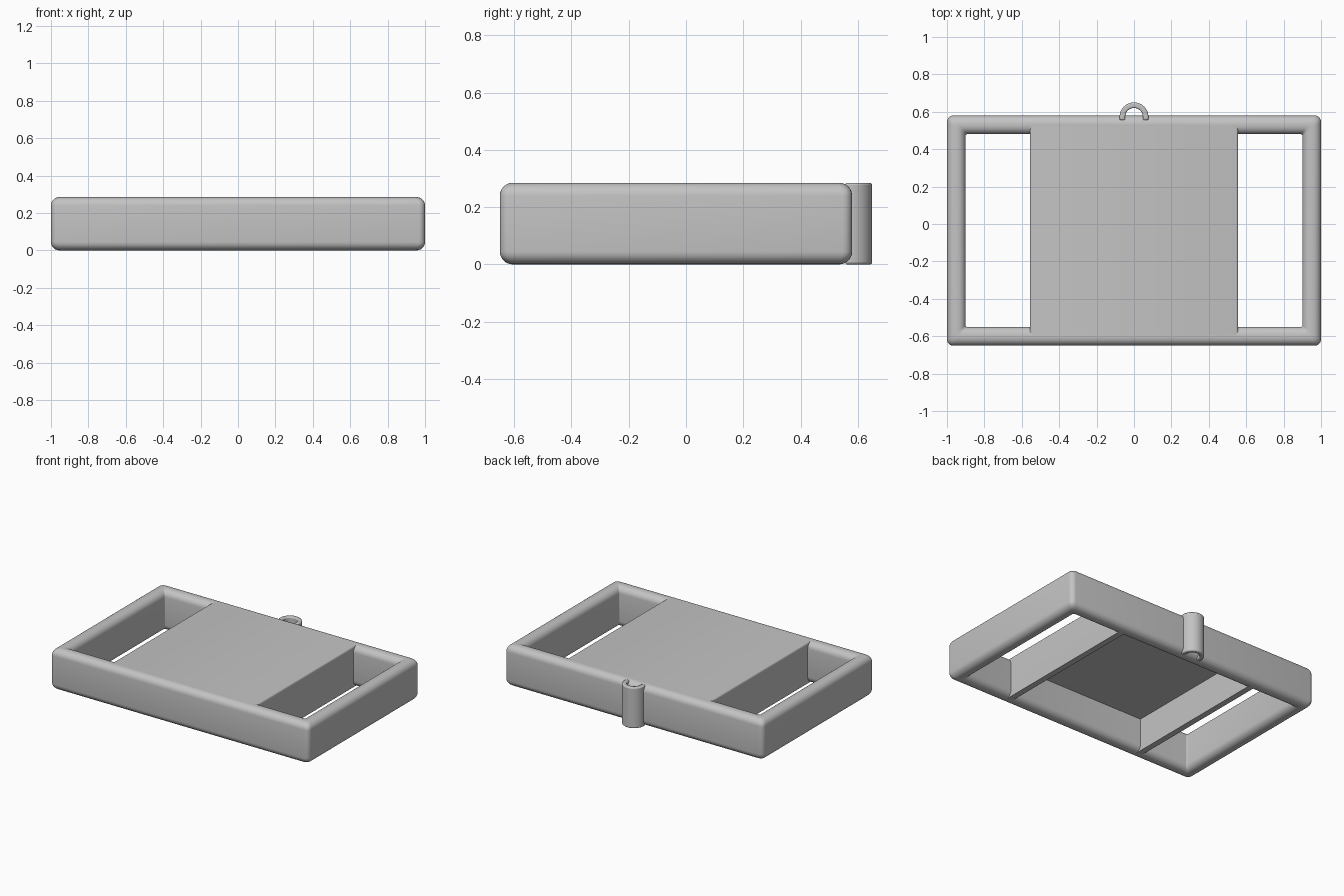
import bpy, bmesh
from math import sin, cos, pi, radians
from mathutils import Vector

cube = bpy.data.objects.get("Cube")
if cube:
    bpy.data.objects.remove(cube, do_unlink=True)

GREY = (0.55, 0.55, 0.55, 1)
mat = bpy.data.materials.new("plain grey")
mat.use_nodes = True
mat.diffuse_color = GREY
mat.node_tree.nodes["Principled BSDF"].inputs["Base Color"].default_value = GREY

HEIGHT = 0.285
FRONT, BACK = -0.65, 0.58   # outer limits of the frame
WALL = 0.1                  # frame wall thickness
FILLET = 0.045
PANEL_X = 0.557             # half width of the middle panel


def arc(cx, cy, r, start, end, steps):
    angles = [start + (end - start) * i / steps for i in range(steps + 1)]
    return [(cx + r * cos(a), cy + r * sin(a)) for a in angles]


def rounded_rect(cx, cy, hx, hy, r, steps):
    points = []
    for k, (sx, sy) in enumerate([(1, 1), (-1, 1), (-1, -1), (1, -1)]):
        points += arc(cx + sx * (hx - r), cy + sy * (hy - r), r,
                      k * pi / 2, (k + 1) * pi / 2, steps)
    return points


def finish(name, bm):
    bmesh.ops.recalc_face_normals(bm, faces=bm.faces)
    mesh = bpy.data.meshes.new(name)
    bm.to_mesh(mesh)
    bm.free()
    mesh.materials.append(mat)
    obj = bpy.data.objects.new(name, mesh)
    bpy.context.collection.objects.link(obj)
    return obj


def smooth(obj):
    bpy.ops.object.select_all(action="DESELECT")
    obj.select_set(True)
    bpy.context.view_layer.objects.active = obj
    bpy.ops.object.shade_smooth_by_angle(angle=radians(35))


def prism(name, points, direction):
    bm = bmesh.new()
    face = bm.faces.new([bm.verts.new(p) for p in points])
    new = bmesh.ops.extrude_face_region(bm, geom=[face])["geom"]
    verts = [v for v in new if isinstance(v, bmesh.types.BMVert)]
    bmesh.ops.translate(bm, verts=verts, vec=Vector(direction))
    # the starting face stays as the near cap
    if not face.is_valid:
        bmesh.ops.holes_fill(bm, edges=bm.edges)
    return finish(name, bm)


# Outer frame: rounded wall section swept around a rectangle
bm = bmesh.new()
rings = []
for d, z in rounded_rect(0, HEIGHT / 2, WALL / 2, HEIGHT / 2, FILLET, 6):
    corner = 0.008 + 0.025 * (d / WALL + 0.5)
    loop = rounded_rect(0, (FRONT + BACK) / 2, 1 - WALL / 2 + d,
                        (BACK - FRONT - WALL) / 2 + d, corner, 5)
    rings.append([bm.verts.new((x, y, z)) for x, y in loop])
for i, ring in enumerate(rings):
    other = rings[(i + 1) % len(rings)]
    for j in range(len(ring)):
        k = (j + 1) % len(ring)
        bm.faces.new((ring[j], ring[k], other[k], other[j]))
smooth(finish("outer_frame", bm))

# Middle panel: upside-down tray, open underneath
r = 0.012
half = [(0, HEIGHT)] + arc(PANEL_X - r, HEIGHT - r, r, pi / 2, 0, 3)
half += [(PANEL_X, 0), (PANEL_X - 0.042, 0), (PANEL_X - 0.042, 0.23)]
profile = half + [(-x, z) for x, z in reversed(half) if x > 0]
y0, y1 = FRONT + WALL / 2, BACK - WALL / 2
smooth(prism("middle_panel", [(x, y0, z) for x, z in profile], (0, y1 - y0, 0)))

# Cord loop: half ring standing the full height of the back wall
R, inner, cy, foot = 0.077, 0.047, 0.573, 0.555
outline = [(R, foot)] + arc(0, cy, R, 0, pi, 24) + [(-R, foot), (-inner, foot)]
outline += arc(0, cy, inner, pi, 0, 24) + [(inner, foot)]
cord_loop = prism("cord_loop", [(x, y, 0) for x, y in outline], (0, 0, HEIGHT))
bevel = cord_loop.modifiers.new("soft rims", "BEVEL")
bevel.width = 0.008
bevel.segments = 3
bevel.limit_method = "ANGLE"
bevel.angle_limit = radians(40)
smooth(cord_loop)
